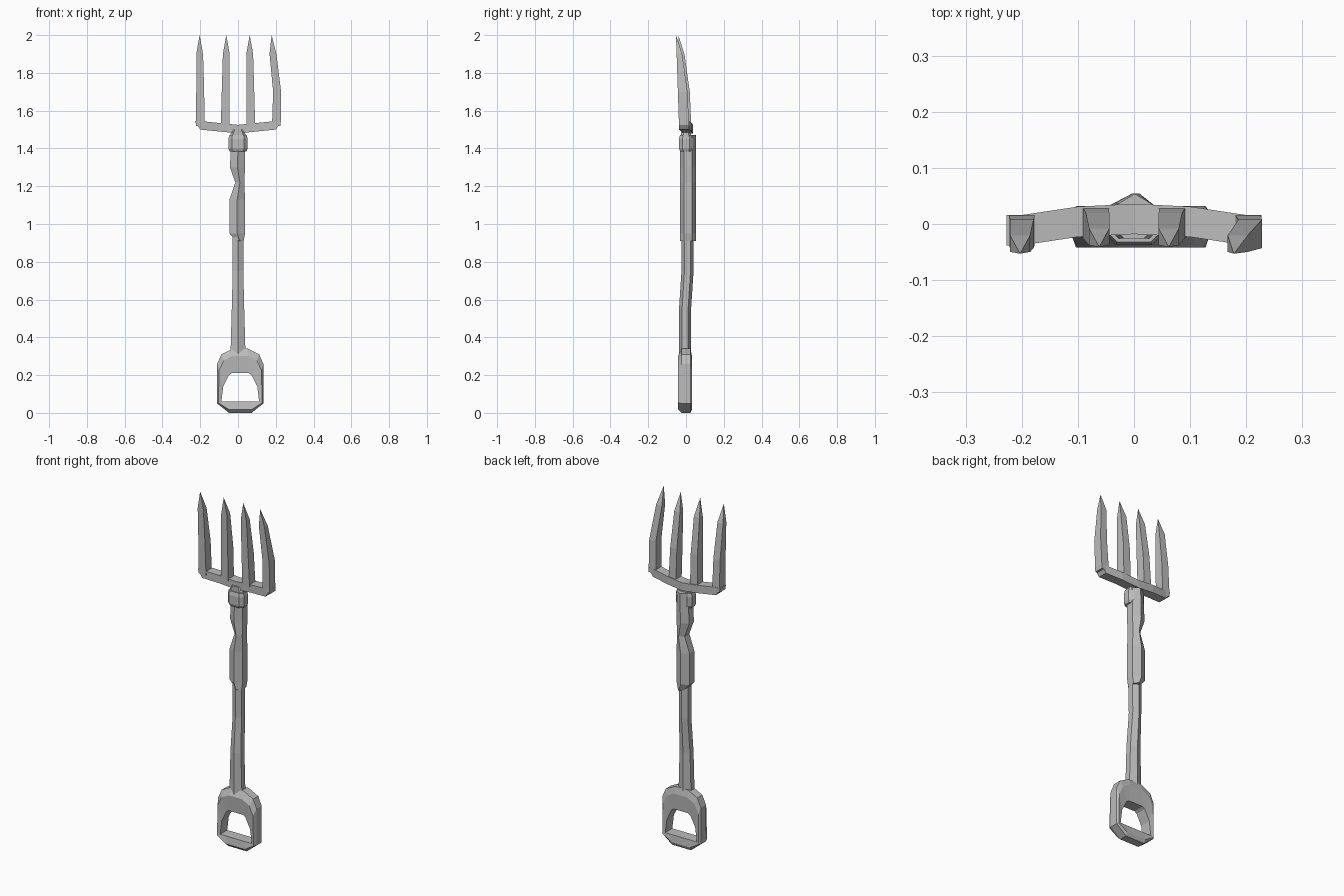
import bpy
import bmesh

cube = bpy.data.objects.get("Cube")
if cube:
    bpy.data.objects.remove(cube, do_unlink=True)

grey = bpy.data.materials.new("plain_grey")
grey.use_nodes = True
colour = (0.5, 0.5, 0.5, 1)
grey.diffuse_color = colour
grey.node_tree.nodes["Principled BSDF"].inputs["Base Color"].default_value = colour


def loft(name, rings, closed=False, tip=None):
    """Skin equal-length point rings into a closed loop, a capped bar or a spike."""
    bm = bmesh.new()
    rows = [[bm.verts.new(point) for point in ring] for ring in rings]
    pairs = list(zip(rows, rows[1:]))
    if closed:
        pairs.append((rows[-1], rows[0]))
    else:
        bm.faces.new(rows[0])
    for lower, upper in pairs:
        for i in range(len(lower)):
            bm.faces.new((lower[i - 1], lower[i], upper[i], upper[i - 1]))
    if tip:
        apex = bm.verts.new(tip)
        for i in range(len(rows[-1])):
            bm.faces.new((rows[-1][i - 1], rows[-1][i], apex))
    elif not closed:
        bm.faces.new(rows[-1])
    bmesh.ops.recalc_face_normals(bm, faces=bm.faces)
    mesh = bpy.data.meshes.new(name)
    bm.to_mesh(mesh)
    bm.free()
    mesh.materials.append(grey)
    obj = bpy.data.objects.new(name, mesh)
    bpy.context.collection.objects.link(obj)


def hexagon(z, left, right, front, back):
    """Six-sided section with a ridge along the front and the back."""
    middle = (left + right) / 2
    shoulder = (back - front) / 4
    near, far = front + shoulder, back - shoulder
    return [(middle, front, z), (right, near, z), (right, far, z),
            (middle, back, z), (left, far, z), (left, near, z)]


def octagon(z, width, depth):
    """Rectangle about the axis with its corners cut."""
    cut = depth / 2
    quarter = [(width, cut), (width - cut, depth)]
    right_half = [(x, -y) for x, y in reversed(quarter)] + quarter
    left_half = [(-x, -y) for x, y in right_half]
    return [(x, y, z) for x, y in right_half + left_half]


# Lower handle: height, half width, bend in depth
thick = 0.032
loft("lower_handle", [
    hexagon(z, -half, half, bend - thick, bend + thick)
    for z, half, bend in ((0.3, 0.04, -0.005), (0.55, 0.033, -0.005),
                          (0.75, 0.028, 0.008), (0.93, 0.03, 0.007))])

# Upper handle: height and left reach, with a whittled notch
loft("upper_handle", [
    hexagon(z, -reach, min(reach + 0.02, 0.037), -0.032, 0.054)
    for z, reach in ((0.91, 0.01), (0.95, 0.045), (1.13, 0.045),
                     (1.22, 0.014), (1.3, 0.043), (1.47, 0.034))])

# Collar and the neck that joins it to the fork
loft("collar", [octagon(z, width, width - 0.014)
                for z, width in ((1.385, 0.045), (1.4, 0.051), (1.45, 0.051), (1.47, 0.046))])
loft("neck", [octagon(z, width, 0.026) for z, width in ((1.46, 0.04), (1.475, 0.04), (1.5, 0.03))])


# Crossbar: rises and bows forward towards both ends
def bar_section(x):
    bow = 0.009 - x * x / 2
    low = 1.48 + abs(x) / 10
    high = low + 0.045
    front, back = bow - 0.027, bow + 0.027
    return [(x, front, low), (x, back, low), (x, back, high), (x, front, high)]


def bar_end(side):
    """Cut the outer lower corner at a slant."""
    return [(side * 0.227, y, max(z, 1.54)) for x, y, z in bar_section(side * 0.2)]


loft("crossbar", [bar_end(-1), *(bar_section(step / 10) for step in range(-2, 3)), bar_end(1)])


# Prongs: centre line from root to tip, all tapering and curling forward
def prong(name, centres, set_back):
    rings = []
    for z, x, half in zip((1.52, 1.7, 1.9), centres, (0.023, 0.021, 0.018)):
        rise = z - 1.52
        front = set_back - 0.037 - rise / 30
        back = set_back + 0.016 - rise ** 2 / 4
        rings.append([(x - half, front, z), (x + half, front, z),
                      (x + half, back, z), (x - half, back, z)])
    loft(name, rings, tip=(centres[-1], set_back - 0.053, 2))


inner_line = (0.068, 0.065, 0.062, 0.062)
prong("left_inner_prong", inner_line, 0.012)
prong("right_inner_prong", [-x for x in inner_line], 0.012)
prong("left_outer_prong", (0.203, 0.207, 0.185, 0.178), 0)
prong("right_outer_prong", (-0.2, -0.2, -0.203, -0.203), 0)

# D-shaped grip: half outline paired with the edge of its opening
centre = 0.012
half_outline = [
    ((0.04, 0.34), (0.045, 0.21)), ((0.1, 0.31), (0.06, 0.2)), ((0.122, 0.26), (0.09, 0.14)),
    ((0.122, 0.05), (0.1, 0.06)), ((0.06, 0), (0.06, 0.06))]
mirrored = [((-a, b), (-c, d)) for (a, b), (c, d) in reversed(half_outline)]
section = [(0, -0.023), (0.3, -0.042), (1, -0.036), (1, 0.028), (0.3, 0.032), (0, 0.023)]
loft("hand_grip", [
    [(centre + a + (c - a) * inward, y, b + (d - b) * inward) for inward, y in section]
    for (a, b), (c, d) in half_outline + mirrored], closed=True)
